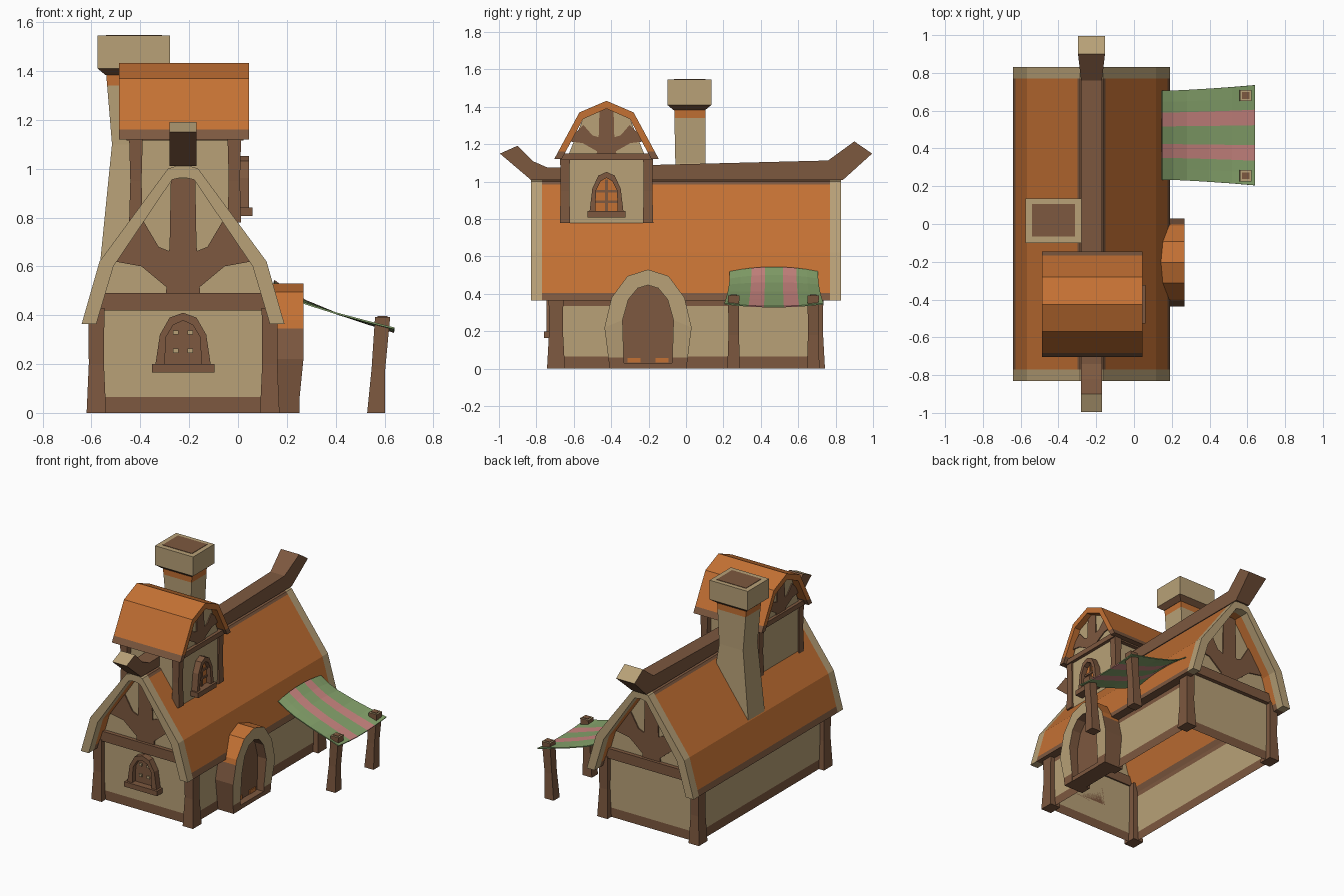
import bpy
import bmesh
from mathutils import Vector

if "Cube" in bpy.data.objects:
    bpy.data.objects.remove(bpy.data.objects["Cube"])

NAMES = ["cream", "brown", "orange", "green", "pink"]
CREAM, BROWN, ORANGE, GREEN, PINK = range(5)
COLOURS = [(.48, .355, .185), (.205, .098, .05), (.55, .165, .034),
           (.24, .37, .15), (.6, .24, .22)]
MATS = []
for label, rgb in zip(NAMES, COLOURS):
    m = bpy.data.materials.new(label)
    m.use_nodes = True
    m.diffuse_color = (*rgb, 1)
    bsdf = m.node_tree.nodes["Principled BSDF"]
    bsdf.inputs["Base Color"].default_value = (*rgb, 1)
    bsdf.inputs["Roughness"].default_value = .9
    MATS.append(m)

CX = -.225      # ridge line of the house
DY = -.425      # ridge line of the dormer


def finish(name, bm, colour, cuts=()):
    """Cut along axis planes, colour faces by rule (None removes) and link."""
    bmesh.ops.recalc_face_normals(bm, faces=bm.faces[:])
    for axis, value in cuts:
        co, no = Vector(), Vector()
        co[axis], no[axis] = value, 1
        bmesh.ops.bisect_plane(bm, geom=bm.verts[:] + bm.edges[:] + bm.faces[:],
                               plane_co=co, plane_no=no)
    bm.normal_update()
    unwanted = []
    for f in bm.faces:
        c = colour(f.calc_center_median(), f.normal) if callable(colour) else colour
        if c is None:
            unwanted.append(f)
        else:
            f.material_index = c
    bmesh.ops.delete(bm, geom=unwanted, context='FACES')
    mesh = bpy.data.meshes.new(name)
    bm.to_mesh(mesh)
    bm.free()
    for m in MATS:
        mesh.materials.append(m)
    ob = bpy.data.objects.new(name, mesh)
    bpy.context.collection.objects.link(ob)
    return ob


def prism(name, profile, axis, a, b, colour, cuts=(), shell=False):
    """Extrude a (side, height) profile along x or y."""
    bm = bmesh.new()
    ends = []
    for s in (a, b):
        ends.append([bm.verts.new((s, u, z) if axis == "x" else (u, s, z))
                     for u, z in profile])
    n = len(profile)
    for i in range(n):
        j = (i + 1) % n
        bm.faces.new((ends[0][i], ends[0][j], ends[1][j], ends[1][i]))
    for e in ends:
        if shell:
            for i in range(n // 2 - 1):
                bm.faces.new((e[i], e[i + 1], e[n - 2 - i], e[n - 1 - i]))
        else:
            bm.faces.new(e)
    return finish(name, bm, colour, cuts)


def column(name, sections, colour, cuts=()):
    """Stack rectangular sections (x, y, z, half width, half depth)."""
    bm = bmesh.new()
    rings = [[bm.verts.new((x + i * hx, y + j * hy, z))
              for i, j in ((-1, -1), (1, -1), (1, 1), (-1, 1))]
             for x, y, z, hx, hy in sections]
    for low, high in zip(rings, rings[1:]):
        for i in range(4):
            j = (i + 1) % 4
            bm.faces.new((low[i], low[j], high[j], high[i]))
    bm.faces.new(rings[0])
    bm.faces.new(rings[-1])
    return finish(name, bm, colour, cuts)


def box(name, x0, x1, y0, y1, z0, z1, colour):
    x, y, hx, hy = (x0 + x1) / 2, (y0 + y1) / 2, (x1 - x0) / 2, (y1 - y0) / 2
    return column(name, [(x, y, z0, hx, hy), (x, y, z1, hx, hy)], colour)


def full(half, c=0, z0=0, w=1):
    """Mirror a half profile that runs from the outside to the middle."""
    pts = [(-r, z) for r, z in half] + [(r, z) for r, z in half[-2::-1]]
    return [(c + r * w, z0 + z) for r, z in pts]


def rect(c, r, z0, z1):
    return [(c - r, z0), (c + r, z0), (c + r, z1), (c - r, z1)]


def gable_timbers(name, axis, c, z0, w, h, a, b):
    post = [(-.07, 0), (.07, 0), (.055, .2), (.05, .47), (-.05, .47), (-.055, .2)]
    brace = [(.05, .01), (.05, .17), (.1, .19), (.165, .3), (.28, .13), (.17, .11)]
    for part, shape, side in (("post", post, 1), ("brace_left", brace, -1),
                              ("brace_right", brace, 1)):
        prism(f"{name}_{part}", [(c + side * u * w, z0 + z * h) for u, z in shape],
              axis, a, b, BROWN)


def window(name, axis, c, z0, wall, out, w, pane):
    outer = [(.113, 0), (.095, .12), (.055, .19), (0, .21)]
    inner = [(.075, 0), (.07, .11), (.04, .16), (0, .178)]
    ring = full(outer, c, z0, w) + full(inner, c, z0, w)[::-1]
    prism(name + "_frame", ring, axis, wall, wall + out * .045, BROWN, shell=True)
    prism(name + "_pane", full(inner, c, z0, w), axis, wall, wall + out * .012, pane)
    prism(name + "_sill", rect(c, .128 * w, z0 - .035, z0), axis,
          wall, wall + out * .06, BROWN)
    if pane == ORANGE:
        bars = [rect(c, .007, z0, z0 + .17)]
        bars += [rect(c, .058, z0 + z, z0 + z + .013) for z in (.045, .1)]
        colour = BROWN
    else:
        bars = [rect(c + u, .011, z0 + z, z0 + z + .018)
                for u in (-.03, .03) for z in (.045, .12)]
        colour = CREAM
    for i, bar in enumerate(bars):
        prism(f"{name}_bar_{i}", bar, axis, wall + out * .012, wall + out * .02, colour)


# House walls, open underneath
def wall_colour(p, n):
    if abs(n.z) > .2:
        return None
    low_side = abs(n.x) > .5 and p.z > .335
    return BROWN if p.z < .065 or low_side else CREAM


wall_half = [(.355, 0), (.355, .38), (.3, .6), (.05, .97), (0, .98)]
prism("house_walls", full(wall_half, CX), "y", -.7, .7, wall_colour,
      [(2, .065), (2, .335)])


# Main roof with pale gable trim
def roof_colour(p, n):
    if abs(p.y) > .77:
        return CREAM
    return BROWN if p.z < .405 or p.z > .985 else ORANGE


roof_out = [(.415, .365), (.342, .62), (.062, 1.0), (0, 1.02)]
roof_in = [(.355, .365), (.285, .6), (.045, .955), (0, .965)]
prism("main_roof", full(roof_out, CX) + full(roof_in, CX)[::-1], "y", -.83, .83,
      roof_colour, [(1, -.77), (1, .77), (2, .405), (2, .985)], shell=True)

# Corner posts, gable beams and timbers
for y_side, end in ((-1, "front"), (1, "back")):
    for x_side, hand in ((-1, "right"), (1, "left")):
        x, y = CX + x_side * .355, y_side * .695
        column(f"{end}_{hand}_post",
               [(x, y, 0, .04, .048), (x, y, .2, .031, .037), (x, y, .43, .033, .04)],
               BROWN)
    prism(end + "_beam", rect(CX, .345, .42, .49), "y", y_side * .69, y_side * .728, BROWN)
    gable_timbers(end + "_gable", "y", CX, .49, 1, 1, y_side * .695, y_side * .708)
window("front_window", "y", CX, .2, -.7, -1, 1, BROWN)

# Ridge beam with upturned ends
ridge = [(-.995, 1.15), (-.9, 1.192), (-.82, 1.11), (-.74, 1.075), (.76, 1.113),
         (.9, 1.215), (.995, 1.15), (.84, 1.01), (-.83, 1.01)]
beam = prism("ridge_beam", ridge, "x", CX - .055, CX + .055,
             lambda p, n: CREAM if abs(p.y) > .92 and n.z > .3 else BROWN)
for v in beam.data.vertices:
    if v.co.y > .87:
        v.co.x = CX + (v.co.x - CX) * 1.3

# Dormer walls, posts, beams and roof
prism("dormer_walls", full([(.205, .74), (.205, 1.14), (.12, 1.35), (0, 1.4)], DY), "x",
      -.435, .0, lambda p, n: None if abs(n.z) > .2 else CREAM)
for side in (-1, 1):
    for x, hand in ((-.015, "left"), (-.418, "right")):
        y = DY + side * .222
        column(f"dormer_post_{hand}_{'front' if side < 0 else 'back'}",
               [(x, y, .78, .028, .028), (x, y, .95, .023, .023), (x, y, 1.13, .028, .026)],
               BROWN)
    y = DY + side * .215
    box(f"dormer_side_beam_{'front' if side < 0 else 'back'}",
        -.44, .01, y - .018, y + .018, 1.115, 1.15, BROWN)
for wall, out, hand in ((0, 1, "left"), (-.435, -1, "right")):
    prism(f"dormer_{hand}_beam", rect(DY, .248, 1.115, 1.15), "x",
          wall - out * .02, wall + out * .022, BROWN)
    gable_timbers(f"dormer_{hand}_gable", "x", DY, 1.15, .75, .51,
                  wall - out * .002, wall + out * .007)
dorm_out = [(.28, 1.12), (.145, 1.37), (0, 1.432)]
dorm_in = [(.24, 1.12), (.125, 1.335), (0, 1.39)]
prism("dormer_roof", full(dorm_out, DY) + full(dorm_in, DY)[::-1], "x", -.487, .045,
      lambda p, n: BROWN if p.z < 1.16 else ORANGE, [(2, 1.16)], shell=True)
window("dormer_window", "x", DY, .842, 0, 1, .8, ORANGE)

# Chimney
stack = column("chimney_stack",
               [(-.433, .022, .6, .133, .092), (-.423, .023, 1.1, .093, .08),
                (-.427, .02, 1.39, .113, .083)],
               lambda p, n: ORANGE if p.z > 1.34 else CREAM, [(2, 1.34)])
for v in stack.data.vertices:
    if v.co.z < .7 and v.co.x > -.4:
        v.co.z = .88
column("chimney_cap",
       [(-.427, .018, 1.383, .115, .085), (-.427, .018, 1.41, .148, .118),
        (-.427, .018, 1.545, .148, .118)],
       lambda p, n: BROWN if p.z < 1.41 else CREAM)
box("chimney_opening", -.54, -.312, -.065, .105, 1.54, 1.548, BROWN)


# Arched door porch
def porch_colour(p, n):
    if n.x > .7:
        return BROWN if p.z < .06 else CREAM
    outer = abs(p.y + .203) > .15 or p.z > .47
    return ORANGE if outer and p.z > .345 else BROWN


DOOR = -.203
arch_out = [(.205, 0), (.233, .22), (.195, .38), (.11, .495), (0, .53)]
arch_in = [(.128, 0), (.136, .26), (.105, .37), (.055, .43), (0, .447)]
porch = prism("door_arch", full(arch_out, DOOR) + full(arch_in, DOOR)[::-1], "x",
              .1, .268, porch_colour, [(2, .06), (2, .345)], shell=True)
for v in porch.data.vertices:
    if v.co.x > .2 and v.co.z < .1:
        v.co.x = .252
prism("door", full(arch_in, DOOR), "x", .15, .2, BROWN)
box("door_step", .13, .25, DOOR - .13, DOOR + .13, 0, .03, BROWN)
for side in (-1, 1):
    prism(f"door_patch_{'front' if side < 0 else 'back'}",
          rect(DOOR + side * .075, .035, .032, .058), "x", .199, .206, ORANGE)

# Striped awning: (x, edge height, half width, rise in the middle)
AY = .47
rows = [(.15, .52, .237, .025), (.21, .482, .237, .02), (.28, .45, .24, .012),
        (.4, .412, .247, 0), (.52, .38, .255, -.008), (.64, .35, .265, -.016)]
bm = bmesh.new()
grid = [[bm.verts.new((x, AY + t * w, z + rise * (1 - t * t)))
         for t in (-1, -.75, -.51, -.2, .2, .51, .75, 1)] for x, z, w, rise in rows]
for r0, r1 in zip(grid, grid[1:]):
    for j in range(len(r0) - 1):
        bm.faces.new((r0[j], r1[j], r1[j + 1], r0[j + 1]))
awning = finish("awning_cloth", bm,
                lambda p, n: PINK if .2 < abs(p.y - AY) / .25 < .5 else GREEN)
awning.modifiers.new("thickness", 'SOLIDIFY').thickness = .007

# Awning posts with pale tops
for y, end in ((.255, "front"), (.68, "back")):
    column(f"awning_post_{end}",
           [(.565, y, 0, .036, .034), (.575, y, .18, .028, .028), (.592, y, .392, .031, .03)],
           lambda p, n: CREAM if n.z > .8 else BROWN)
    box(f"awning_post_{end}_top", .572, .612, y - .018, y + .018, .388, .396, BROWN)
